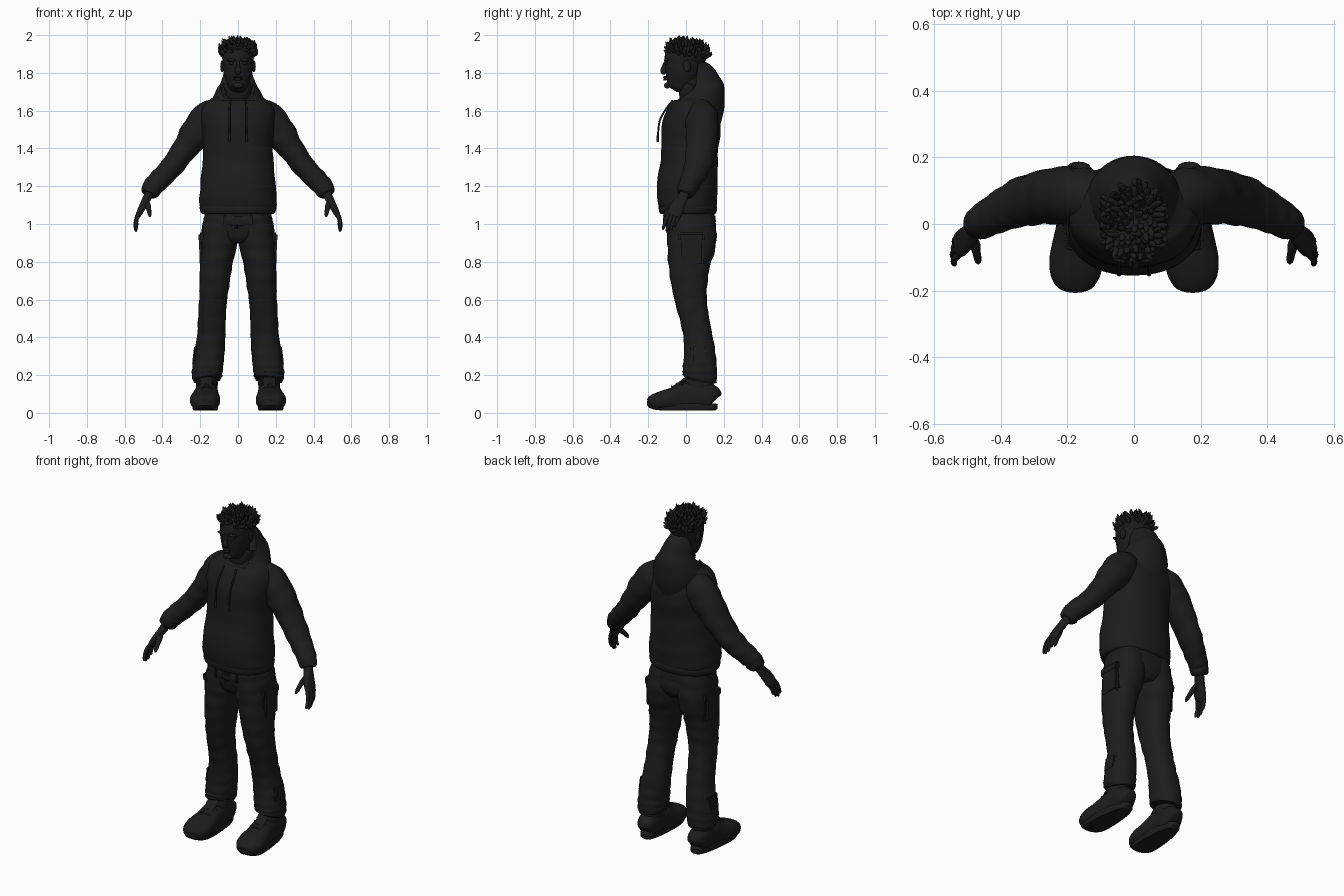
import bpy, bmesh, math, random
from mathutils import Vector, Matrix

random.seed(4)
X, Y, Z = Vector((1, 0, 0)), Vector((0, 1, 0)), Vector((0, 0, 1))
dark = bpy.data.materials.new("dark_cloth")
dark.diffuse_color = (0.012, 0.012, 0.012, 1)


def finish(name, bm, mirror=False, angle=50):
    bmesh.ops.recalc_face_normals(bm, faces=bm.faces)
    me = bpy.data.meshes.new(name)
    bm.to_mesh(me)
    bm.free()
    ob = bpy.data.objects.new(name, me)
    bpy.context.collection.objects.link(ob)
    me.materials.append(dark)
    if mirror:
        m = ob.modifiers.new("mirror", 'MIRROR')
        m.use_mirror_merge = False
    bpy.ops.object.select_all(action='DESELECT')
    ob.select_set(True)
    bpy.context.view_layer.objects.active = ob
    bpy.ops.object.shade_smooth_by_angle(angle=math.radians(angle))
    return ob


def spline(secs, steps):
    """Catmull-Rom through sections (x, y, z, rx, ry, tilt)."""
    s = [tuple(q) + (0,) * (6 - len(q)) for q in secs]
    out = []
    for i in range(len(s) - 1):
        a, b, c, d = s[max(i - 1, 0)], s[i], s[i + 1], s[min(i + 2, len(s) - 1)]
        for k in range(steps):
            t = k / steps
            out.append([0.5 * (2 * q + (r - p) * t + (2 * p - 5 * q + 4 * r - w) * t * t
                               + (3 * q - p - 3 * r + w) * t ** 3) for p, q, r, w in zip(a, b, c, d)])
    return out + [list(s[-1])]


def loft(bm, secs, ref=Y, sides=32, steps=4, power=2.0, fold=0.0, freq=1.1):
    """Skin of superellipse rings along a path; fold adds cloth creases."""
    pts = spline(secs, steps)
    pos = [Vector(p[:3]) for p in pts]
    rings = []
    for i, p in enumerate(pts):
        t = (pos[min(i + 1, len(pos) - 1)] - pos[max(i - 1, 0)]).normalized()
        v = (ref - t * ref.dot(t)).normalized()
        u = v.cross(t)
        ring = []
        for k in range(sides):
            a = 2 * math.pi * k / sides
            c, s = math.cos(a), math.sin(a)
            e = 2 / power
            f = 1 + fold * math.sin(i * freq + 2.2 * math.sin(a + 0.6)) * (0.6 + 0.4 * math.sin(3 * a + i * 0.4))
            du = math.copysign(abs(c) ** e, c) * max(p[3], .001) * f
            dv = math.copysign(abs(s) ** e, s) * max(p[4], .001) * f
            ring.append(bm.verts.new(pos[i] + u * du + v * dv + Z * p[5] * dv))
        rings.append(ring)
    for r0, r1 in zip(rings, rings[1:]):
        for k in range(sides):
            j = (k + 1) % sides
            bm.faces.new((r0[k], r0[j], r1[j], r1[k]))
    bm.faces.new(rings[0][::-1])
    bm.faces.new(rings[-1])


def part(name, secs, mirror=False, **kw):
    bm = bmesh.new()
    loft(bm, secs, **kw)
    return finish(name, bm, mirror)


def ball(name, loc, size, rot=0, mirror=False):
    bm = bmesh.new()
    bmesh.ops.create_uvsphere(bm, u_segments=24, v_segments=14, radius=1,
                              matrix=Matrix.Translation(loc) @ Matrix.Rotation(rot, 4, 'X') @ Matrix.Diagonal((*size, 1)))
    return finish(name, bm, mirror)


def box(name, loc, size, rot=0, mirror=False, bevel=0.01):
    bm = bmesh.new()
    bmesh.ops.create_cube(bm, size=1, matrix=Matrix.Translation(loc) @ Matrix.Rotation(rot, 4, 'Y')
                          @ Matrix.Diagonal((*size, 1)))
    bmesh.ops.bevel(bm, geom=bm.edges[:], offset=bevel, segments=2, affect='EDGES')
    return finish(name, bm, mirror)


# Hoodie body, hem and hood
part("hoodie_body", [(0, .01, 1.06, .18, .135), (0, .01, 1.075, .198, .148), (0, .008, 1.12, .205, .157),
                     (0, .006, 1.2, .2, .161), (0, .015, 1.3, .19, .153), (0, .02, 1.4, .184, .15),
                     (0, .027, 1.5, .19, .157), (0, .035, 1.56, .198, .148), (0, .045, 1.61, .19, .132),
                     (0, .052, 1.65, .16, .105), (0, .05, 1.68, .115, .085), (0, .045, 1.695, .08, .07)],
     sides=48, power=2.25, fold=.012)
part("hoodie_hem", [(0, .01, 1.052, .185, .14), (0, .01, 1.06, .197, .15), (0, .01, 1.085, .203, .155),
                    (0, .01, 1.1, .198, .15)], sides=48, power=2.25)
part("hood", [(0, .04, 1.55, .13, .135, -.2), (0, .055, 1.6, .145, .142, .0), (0, .06, 1.645, .143, .146, .22),
              (0, .058, 1.685, .123, .138, .4), (0, .055, 1.72, .1, .115, .48), (0, .05, 1.732, .086, .097, .5),
              (0, .045, 1.722, .075, .085, .5), (0, .04, 1.69, .068, .074, .4), (0, .04, 1.65, .062, .066, .2)],
     sides=40, fold=.012)
part("drawstring", [(.04, -.07, 1.655, .005, .005), (.045, -.105, 1.61, .005, .005), (.046, -.138, 1.55, .005, .005),
                    (.045, -.148, 1.48, .005, .005), (.045, -.15, 1.45, .007, .007), (.045, -.15, 1.435, .006, .006)],
     mirror=True, sides=8)

# Sleeves and cuffs
part("sleeve", [(.09, .075, 1.59, .07, .07), (.15, .082, 1.565, .09, .085), (.215, .085, 1.49, .086, .086),
                (.28, .08, 1.4, .068, .08), (.345, .063, 1.31, .06, .073), (.4, .038, 1.25, .057, .062),
                (.445, .014, 1.205, .054, .054), (.468, 0, 1.175, .046, .046)],
     mirror=True, fold=.045, freq=1.3, steps=5)
part("cuff", [(.442, .016, 1.208, .045, .045), (.452, .009, 1.193, .053, .052), (.466, 0, 1.172, .05, .049),
              (.474, -.006, 1.158, .04, .04), (.47, -.003, 1.165, .03, .03)], mirror=True, fold=.03, steps=3)

# Hands
part("palm", [(.455, .005, 1.19, .024, .028), (.478, -.015, 1.145, .023, .027), (.497, -.037, 1.108, .02, .036),
              (.515, -.055, 1.072, .018, .041), (.528, -.064, 1.046, .014, .037), (.531, -.067, 1.038, .006, .025)],
     mirror=True, sides=20, power=2.3)
for i, (nm, length) in enumerate([("index", .075), ("middle", .085), ("ring", .08), ("little", .06)]):
    y = -.093 + .02 * i
    x = .527 - .003 * abs(i - 1)
    part(nm + "_finger", [(x - .006, y + .008, 1.062, .009, .009), (x + .006, y - .004, 1.045, .0105, .0105),
                          (x + .016, y - .016, 1.045 - length * .45, .0095, .0095),
                          (x + .015, y - .026, 1.045 - length * .85, .0085, .0085),
                          (x + .012, y - .03, 1.045 - length, .004, .004)], mirror=True, sides=12, ref=X, steps=3)
part("thumb", [(.487, -.035, 1.12, .014, .014), (.477, -.062, 1.098, .016, .016), (.472, -.088, 1.075, .0125, .0125),
               (.468, -.108, 1.053, .011, .011), (.467, -.118, 1.038, .004, .004)], mirror=True, sides=12, ref=X)

# Trousers
part("trouser_seat", [(0, .03, .9, .07, .1), (0, .03, .93, .13, .122), (0, .03, .97, .168, .13),
                      (0, .024, 1.02, .174, .13), (0, .02, 1.08, .17, .126)], power=2.3, sides=40)
part("trouser_leg", [(.085, .02, 1.07, .085, .118), (.09, .026, 1.0, .096, .128), (.102, .03, .9, .098, .13),
                     (.115, .018, .8, .087, .113), (.123, .017, .7, .08, .098), (.132, .025, .6, .074, .085),
                     (.138, .045, .5, .073, .077), (.142, .064, .4, .075, .077), (.153, .073, .31, .081, .084),
                     (.161, .073, .24, .081, .09), (.164, .073, .2, .081, .091, -.15),
                     (.163, .073, .178, .074, .086, -.2), (.163, .073, .19, .055, .065, -.2)],
     mirror=True, fold=.028, freq=1.5, steps=5, power=2.2)
part("belt", [(0, .022, 1.0, .174, .126), (0, .022, 1.003, .182, .136), (0, .02, 1.035, .181, .135),
              (0, .02, 1.038, .172, .126)], sides=48, power=2.3, steps=2)
box("belt_buckle", (0, -.114, 1.019), (.05, .016, .04), bevel=.004)
for i, x in enumerate((.07, .13)):
    box("belt_loop_%d" % i, (x, -.108 + .03 * i, 1.02), (.012, .02, .055), mirror=True, bevel=.003)
box("cargo_pocket", (.187, .03, .86), (.036, .13, .16), rot=.03, mirror=True, bevel=.012)
box("cargo_pocket_flap", (.189, .03, .93), (.042, .14, .05), rot=.03, mirror=True, bevel=.01)
box("shin_pocket", (.222, .07, .31), (.03, .09, .1), rot=-.12, mirror=True, bevel=.011)

# Shoes
part("shoe_upper", [(.166, .158, .07, .03, .035), (.166, .145, .08, .05, .06), (.167, .1, .09, .059, .075),
                    (.167, .04, .092, .061, .08), (.168, -.01, .085, .066, .075), (.171, -.06, .074, .074, .063),
                    (.174, -.11, .067, .08, .055), (.176, -.155, .06, .074, .046), (.176, -.188, .055, .055, .034),
                    (.176, -.2, .052, .03, .02)], mirror=True, ref=Z, power=2.4)
bm = bmesh.new()
n = 40
rim = []
for z, g in ((.012, .93), (.022, 1), (.045, 1), (.05, .96)):
    row = []
    for k in range(n):
        a = 2 * math.pi * k / n
        c, s = math.cos(a), math.sin(a)
        w = .07 - .014 * s - .006 * math.cos(2 * a)
        y = -.02 + .187 * s * g
        lift = .016 * max(0, (-y - .1) / .1) ** 2
        row.append(bm.verts.new((.171 - .005 * s + w * g * math.copysign(abs(c) ** .8, c), y, z + lift)))
    rim.append(row)
for r0, r1 in zip(rim, rim[1:]):
    for k in range(n):
        bm.faces.new((r0[k], r0[(k + 1) % n], r1[(k + 1) % n], r1[k]))
bm.faces.new(rim[0])
bm.faces.new(rim[-1])
finish("shoe_sole", bm, True, 40)
part("shoe_collar", [(.166, .06, .1, .055, .08), (.165, .065, .15, .058, .082, .1), (.165, .067, .175, .056, .078, .1),
                     (.165, .067, .18, .05, .072, .1), (.165, .067, .2, .045, .06)], mirror=True)
part("shoe_tongue", [(.169, -.07, .13, .03, .01), (.168, -.03, .155, .032, .012), (.167, .0, .18, .034, .011),
                     (.167, .008, .19, .028, .006)], mirror=True, sides=16)
for i in range(4):
    y = -.075 + .024 * i
    part("lace_%d" % i, [(.125, y + .008, .122 + .012 * i, .005, .005), (.169, y, .142 + .011 * i, .005, .005),
                         (.212, y + .008, .122 + .012 * i, .005, .005)], mirror=True, sides=8)

# Neck, head and face
part("neck", [(0, .03, 1.6, .062, .062), (0, .025, 1.68, .055, .056), (0, .012, 1.74, .054, .057),
              (0, .008, 1.8, .056, .062)])
part("head", [(0, -.072, 1.713, .022, .026), (0, -.066, 1.722, .04, .044), (0, -.052, 1.74, .054, .062),
              (0, -.035, 1.77, .067, .08), (0, -.02, 1.81, .077, .094), (0, -.014, 1.85, .081, .098),
              (0, -.012, 1.89, .082, .1), (0, -.008, 1.925, .073, .09), (0, -.003, 1.95, .05, .06),
              (0, 0, 1.957, .015, .02)], power=2.2, sides=40)
part("nose", [(0, -.108, 1.86, .008, .008), (0, -.116, 1.835, .01, .011), (0, -.121, 1.812, .016, .015),
              (0, -.115, 1.802, .017, .013), (0, -.108, 1.796, .008, .006)], sides=16)
ball("brow", (.034, -.104, 1.868), (.027, .013, .008), mirror=True)
ball("eye", (.033, -.1, 1.85), (.014, .011, .008), mirror=True)
ball("upper_lip", (0, -.112, 1.777), (.025, .01, .006))
ball("lower_lip", (0, -.111, 1.766), (.022, .01, .007))
ball("chin", (0, -.1, 1.733), (.028, .016, .016))
ball("ear", (.084, .005, 1.835), (.01, .02, .032), rot=.2, mirror=True)

# Hair cap with short upright locks
centre, size = Vector((0, .008, 1.893)), (.087, .1, .067)
ball("hair_cap", centre, size, rot=-.2)
bm = bmesh.new()
for i in range(125):
    h = 1 - 1.05 * (i + .5) / 125
    a = i * 2.39996
    r = math.sqrt(1 - h * h)
    nrm = Vector((r * math.cos(a), r * math.sin(a), h))
    base = centre + Vector((nrm.x * size[0], nrm.y * size[1], nrm.z * size[2] - .12 * nrm.y * size[1])) * .95
    d = (nrm * .5 + Z * .55 + Vector([random.uniform(-.4, .4) for _ in range(3)])).normalized()
    tip = base + d * random.uniform(.035, .055)
    tip.x = max(-.1, min(.1, tip.x))
    tip.z = min(tip.z, random.uniform(1.975, 2.0))
    mid = base.lerp(tip, .5) + nrm * .007
    loft(bm, [(*base, .011, .011), (*mid, .009, .009), (*tip, .0015, .0015)], ref=d.orthogonal(), sides=6, steps=3)
finish("hair_locks", bm, angle=60)
